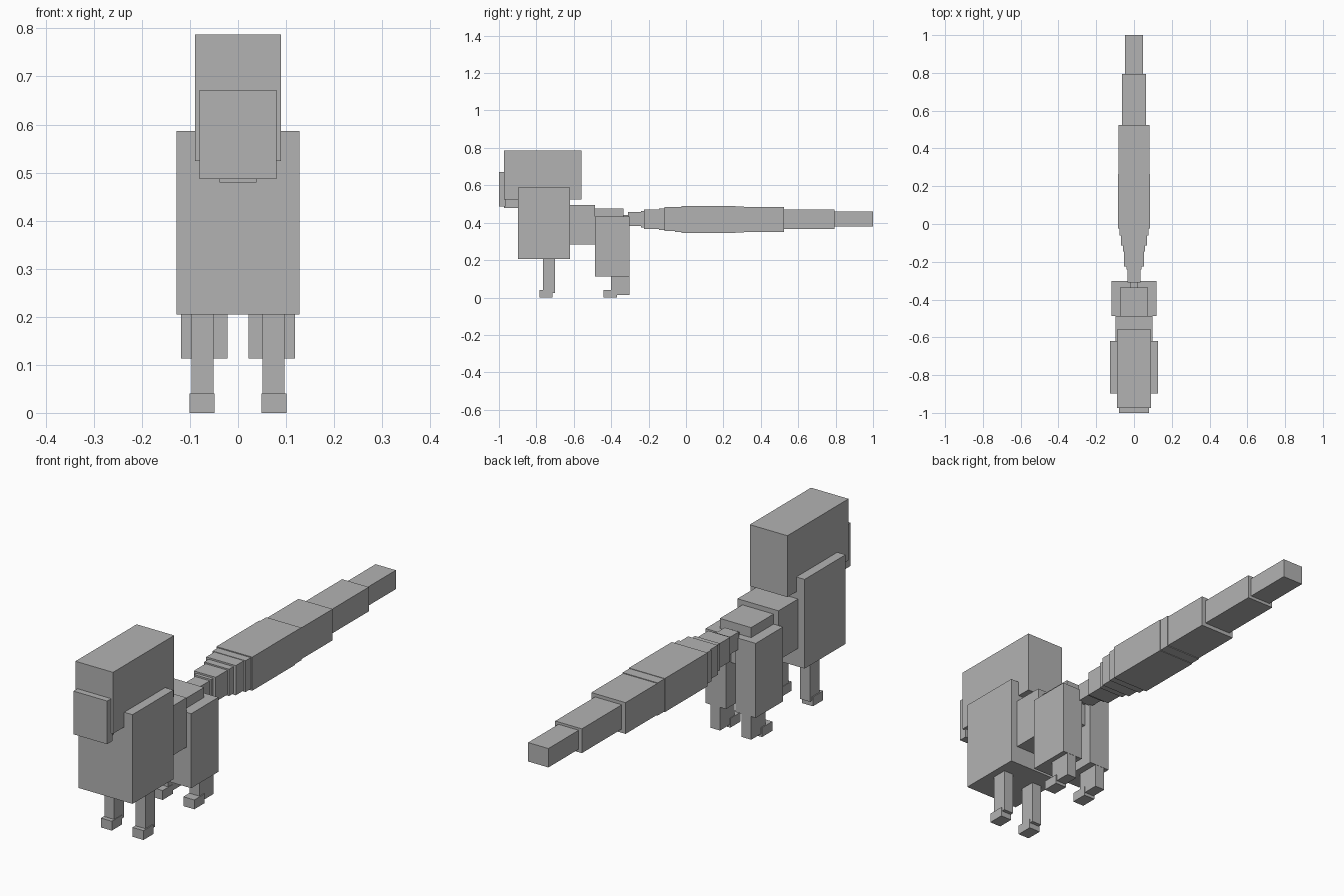
import bpy

cube = bpy.data.objects.get("Cube")
if cube:
    bpy.data.objects.remove(cube, do_unlink=True)

# Single flat colour
grey = bpy.data.materials.new("plain_grey")
grey.use_nodes = True
GREY = (0.45, 0.45, 0.45, 1.0)
grey.diffuse_color = GREY
grey.node_tree.nodes["Principled BSDF"].inputs["Base Color"].default_value = GREY


def box(name, x, y, z):
    """Block spanning the given (min, max) range on each axis."""
    bpy.ops.mesh.primitive_cube_add(
        size=1, location=[(a + b) / 2 for a, b in (x, y, z)])
    ob = bpy.context.object
    ob.name = name
    ob.scale = [b - a for a, b in (x, y, z)]
    bpy.ops.object.transform_apply(location=False, rotation=False, scale=True)
    ob.data.materials.append(grey)
    return ob


def centred(name, half_width, y, z):
    return box(name, (-half_width, half_width), y, z)


def pair(name, x, y, z):
    """Mirrored left (+x) and right (-x) blocks."""
    box("left_" + name, x, y, z)
    box("right_" + name, (-x[1], -x[0]), y, z)


# Head
centred("head", 0.089, (-0.973, -0.559), (0.524, 0.787))
centred("muzzle", 0.080, (-1.0, -0.965), (0.487, 0.672))
centred("chin", 0.039, (-0.972, -0.88), (0.479, 0.54))

# Body
centred("chest", 0.128, (-0.897, -0.620), (0.205, 0.587))
centred("torso", 0.097, (-0.64, -0.487), (0.283, 0.495))
centred("hips", 0.074, (-0.50, -0.335), (0.30, 0.475))

# Front legs
pair("front_leg", (0.051, 0.097), (-0.765, -0.700), (0.024, 0.22))
pair("front_foot", (0.049, 0.101), (-0.784, -0.715), (0.0, 0.04))

# Hind legs
pair("thigh", (0.022, 0.119), (-0.487, -0.302), (0.113, 0.432))
pair("hind_leg", (0.051, 0.097), (-0.400, -0.303), (0.013, 0.12))
pair("hind_foot", (0.049, 0.101), (-0.440, -0.370), (0.0, 0.04))

# Tail: start y, end y, half width, bottom z, top z
tail = [
    (-0.345, -0.29, 0.020, 0.395, 0.442),
    (-0.310, -0.23, 0.034, 0.382, 0.456),
    (-0.240, -0.21, 0.040, 0.374, 0.463),
    (-0.225, -0.14, 0.052, 0.366, 0.470),
    (-0.145, -0.11, 0.059, 0.361, 0.476),
    (-0.115, -0.03, 0.070, 0.356, 0.483),
    (-0.060, 0.00, 0.078, 0.351, 0.485),
    (-0.025, 0.265, 0.085, 0.345, 0.489),
    (0.260, 0.310, 0.083, 0.347, 0.487),
    (0.300, 0.525, 0.081, 0.350, 0.484),
    (0.520, 0.795, 0.063, 0.366, 0.470),
    (0.790, 1.000, 0.048, 0.379, 0.460),
]
for i, (y0, y1, w, z0, z1) in enumerate(tail, 1):
    centred(f"tail_segment_{i}", w, (y0, y1), (z0, z1))
